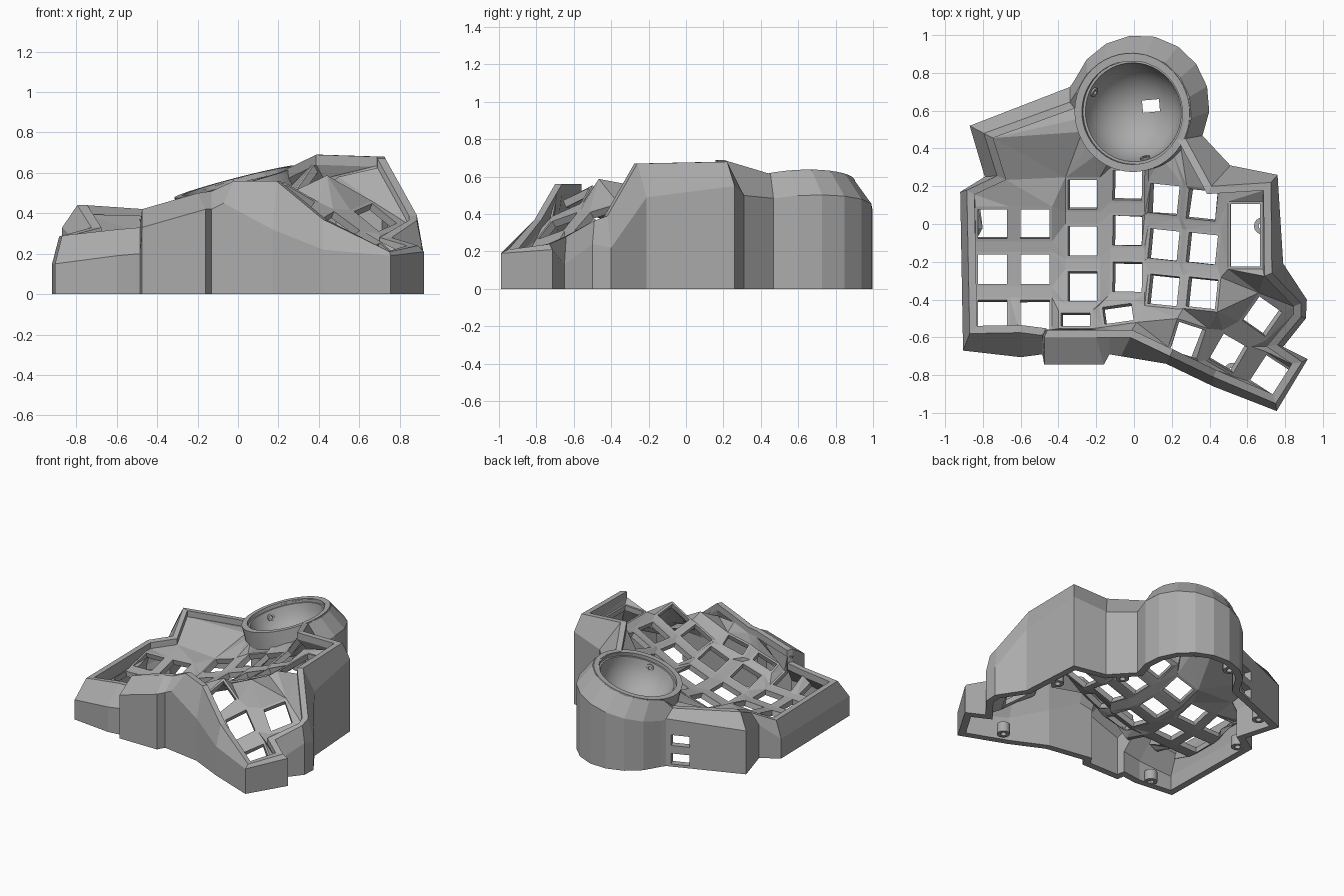
import bpy, bmesh, math
from mathutils import Vector, Matrix
from mathutils.geometry import delaunay_2d_cdt

if "Cube" in bpy.data.objects:
    bpy.data.objects.remove(bpy.data.objects["Cube"])

grey = bpy.data.materials.new("case grey")
grey.diffuse_color = (0.41, 0.41, 0.41, 1)
grey.use_nodes = True
grey.node_tree.nodes["Principled BSDF"].inputs["Base Color"].default_value = grey.diffuse_color


def make(name, verts, faces, smooth=None):
    bm = bmesh.new()
    vs = [bm.verts.new(v) for v in verts]
    for f in faces:
        bm.faces.new([vs[i] for i in f])
    bmesh.ops.remove_doubles(bm, verts=bm.verts, dist=1e-5)
    bmesh.ops.recalc_face_normals(bm, faces=bm.faces)
    me = bpy.data.meshes.new(name)
    bm.to_mesh(me)
    bm.free()
    me.materials.append(grey)
    ob = bpy.data.objects.new(name, me)
    bpy.context.collection.objects.link(ob)
    if smooth:
        bpy.context.view_layer.objects.active = ob
        ob.select_set(True)
        bpy.ops.object.shade_smooth_by_angle(angle=math.radians(smooth))
        ob.select_set(False)
    return ob


def tube(name, rings, smooth=None):
    """Closed rings joined one to the next, and the last back to the first."""
    n, m = len(rings[0]), len(rings)
    faces = [(k * n + i, k * n + (i + 1) % n, (k + 1) % m * n + (i + 1) % n, (k + 1) % m * n + i)
             for k in range(m) for i in range(n)]
    return make(name, [p for r in rings for p in r], faces, smooth)


def cut(target, name, loc, size, rot):
    mw = Matrix.Translation(loc) @ rot.to_4x4()
    c = [mw @ Vector((x * size[0], y * size[1], z * size[2]))
         for x in (-.5, .5) for y in (-.5, .5) for z in (-.5, .5)]
    ob = make(name, c, [(0, 1, 3, 2), (4, 6, 7, 5), (0, 4, 5, 1), (2, 3, 7, 6), (0, 2, 6, 4), (1, 5, 7, 3)])
    ob.hide_render = True
    ob.hide_set(True)
    mod = target.modifiers.new(name, 'BOOLEAN')
    mod.object, mod.operation, mod.solver = ob, 'DIFFERENCE', 'EXACT'


def inset(pts, d):
    """Move a clockwise loop inwards by d."""
    out = []
    for i, p in enumerate(pts):
        a, b = (p - pts[i - 1]).normalized(), (pts[(i + 1) % len(pts)] - p).normalized()
        na, nb = Vector((a.y, -a.x)), Vector((b.y, -b.x))
        m = (na + nb).normalized()
        out.append(p + m * d / max(m.dot(na), 0.6))
    return out


# ball socket placement
SC = Vector((-0.01, 0.59))


def ring_z(x, y):
    return 0.56 + 0.26 * x + 0.06 * (y - 0.6)


# outer wall stations: foot x, y, shoulder height, rim x, y, z
left = [(-.905, -.67, .15, -.87, -.58, .29), (-.92, .17, .15, -.885, .18, .285),
        (-.79, .25, .25, -.725, .255, .33), (-.87, .52, .33, -.795, .48, .44),
        (-.34, .725, .36, -.34, .645, .41)]
right = [(.51, .31, .50, .41, .20, .69), (.76, .26, .55, .725, .22, .68), (.79, -.21, .49, .73, -.26, .67),
         (.915, -.40, .22, .885, -.42, .39), (.91, -.50, .24, .885, -.49, .365), (.79, -.65, .13, .76, -.64, .28),
         (.92, -.715, .21, .89, -.73, .24), (.755, -.99, .19, .75, -.95, .21), (.42, -.86, .22, .42, -.81, .37),
         (.17, -.74, .32, .19, -.70, .56), (-.07, -.70, .45, -.02, -.60, .56), (-.13, -.69, .42, -.13, -.60, .51),
         (-.16, -.745, .42, -.20, -.60, .50), (-.475, -.745, .33, -.475, -.60, .42),
         (-.485, -.69, .20, -.485, -.59, .33), (-.60, -.705, .19, -.60, -.575, .32)]
arc = []
for i in range(10):
    a = math.radians(160 - 186 * i / 9)
    c, s = math.cos(a), math.sin(a)
    tx, ty = SC.x + .315 * c, SC.y + .315 * s
    z = ring_z(tx, ty) - .008
    arc.append((.03 + .37 * c, .63 + .37 * s, z - .13, tx, ty, z))
st = left + arc + right

foot = [Vector(s[:2]) for s in st]
rim = [Vector(s[3:5]) for s in st]
foot_in, rim_in = inset(foot, .05), inset(rim, .04)
wall = tube("case_wall", [
    [(p.x, p.y, 0) for p in foot],
    [(p.x, p.y, s[2]) for p, s in zip(foot, st)],
    [(p.x, p.y, s[5]) for p, s in zip(rim, st)],
    [(p.x, p.y, s[5]) for p, s in zip(rim_in, st)],
    [(p.x, p.y, s[5] - .05) for p, s in zip(rim_in, st)],
    [(p.x, p.y, s[2] - .04) for p, s in zip(foot_in, st)],
    [(p.x, p.y, 0) for p in foot_in]])

# cable ports in the back wall
for k, z in enumerate((.06, .2)):
    cut(wall, f"port_cutter_{k}", (-.43, .68, z), (.13, .3, .08), Matrix.Rotation(math.radians(21), 3, 'Z'))

# key columns, dished along y: x, height, slope x, turn, row positions
CURVE = .5
keys = []
for x, z, gx, turn, ys in ((-.75, .195, .02, 0, (0, -.24, -.48)), (-.525, .205, .06, 0, (0, -.24, -.48)),
                           (-.272, .235, .30, 0, (.155, -.09, -.33)), (-.035, .32, .36, -1, (.205, -.035, -.28)),
                           (.157, .405, .42, -6, (.13, -.11, -.35)), (.36, .50, .45, -6, (.10, -.13, -.365))):
    for y in ys:
        dy = y - ys[1]
        keys.append((x, y, z + CURVE * dy ** 2, gx, 2 * CURVE * dy, turn, .077, .078))
# lower part-row, tall opening and thumb keys
keys += [(-.31, -.505, .315, .3, -.35, 0, .077, .035), (-.085, -.475, .395, .36, -.35, 8, .077, .045),
         (.59, -.06, .585, .05, 0, 0, .078, .165)]
for x, y, turn in ((.285, -.615, -18), (.50, -.685, -30), (.72, -.80, -33), (.68, -.49, -35)):
    keys.append((x, y, .338 - .4 * (x - .5) + .585 * (y + .685), -.4, .585, turn, .074, .078))


def key_quad(k, grow):
    x, y, z, gx, gy, turn, hx, hy = k
    r = Matrix.Rotation(math.radians(turn), 2)
    out = []
    for u, v in ((-1, -1), (1, -1), (1, 1), (-1, 1)):
        d = r @ Vector((u * (hx + grow), v * (hy + grow)))
        out.append(Vector((x + d.x, y + d.y, z + gx * d.x + gy * d.y)))
    return out


def inside(p, poly):
    hit = False
    for i, b in enumerate(poly):
        a = poly[i - 1]
        if (a.y > p.y) != (b.y > p.y) and p.x < (b.x - a.x) * (p.y - a.y) / (b.y - a.y) + a.x:
            hit = not hit
    return hit


# key plate: skin between the wall lip, the socket front and the key openings
lip = [Vector((p.x, p.y, s[5] - .045)) for p, s in zip(rim_in, st)]
front = []
for i in range(12):
    a = math.radians(172 + 160 * i / 11)
    x, y = SC.x + .283 * math.cos(a), SC.y + .283 * math.sin(a)
    front.append(Vector((x, y, ring_z(x, y) - .10)))
border = lip[:5] + front + lip[-len(right):]
holes = [key_quad(k, 0) for k in keys]
pts, edges = [], []
for loop in [border] + holes + [key_quad(k, .014) for k in keys]:
    n, m = len(pts), len(loop)
    pts += loop
    edges += [(n + i, n + (i + 1) % m) for i in range(m)]
v2, _, f2, orig, _, _ = delaunay_2d_cdt([p.xy for p in pts], edges, [], 0, 1e-5)
v3 = []
for p, o in zip(v2, orig):
    z = pts[o[0]].z if o else min(pts, key=lambda q: (q.xy - p).length).z
    v3.append((p.x, p.y, z))
keep = []
for f in f2:
    c = sum((v2[i] for i in f), Vector((0, 0))) / len(f)
    if inside(c, border) and not any(inside(c, h) for h in holes):
        keep.append(f)
plate = make("key_plate", v3, keep)
if sum(p.normal.z for p in plate.data.polygons) < 0:
    plate.data.flip_normals()
sol = plate.modifiers.new("thickness", 'SOLIDIFY')
sol.thickness, sol.offset = .04, -1

# ball socket: tilted bowl with a raised ring
prof = [(.295, -.13), (.315, -.13), (.315, 0), (.275, 0), (.275, -.025), (.262, -.025)]
prof += [(.262 * math.cos(a), -.262 * math.sin(a)) for a in [math.radians(8 + 82 * i / 10) for i in range(11)]]
prof += [(.295 * math.cos(a), -.295 * math.sin(a)) for a in [math.radians(90 - 62 * i / 8) for i in range(9)]]
tilt = Vector((-.26, -.06, 1)).to_track_quat('Z', 'Y').to_matrix()
centre = Vector((SC.x, SC.y, ring_z(*SC)))
N = 48
socket = tube("ball_socket", [[centre + tilt @ Vector((r * math.cos(t * math.tau / N), r * math.sin(t * math.tau / N), z))
                               for t in range(N)] for r, z in prof], 30)
cut(socket, "sensor_cutter", (.09, .625, .3), (.09, .065, .3), Matrix.Rotation(math.radians(5), 3, 'Z'))


def post(name, base, axis, r0, r1, h, n=16):
    q = Vector(axis).to_track_quat('Z', 'Y').to_matrix()
    ring = lambda r, z: [Vector(base) + q @ Vector((r * math.cos(i * math.tau / n), r * math.sin(i * math.tau / n), z))
                         for i in range(n)]
    tube(name, [ring(r1, 0), ring(r1, h), ring(r0, h), ring(r0, 0)], 30)


# bearing seats on the bowl
for k, (x, y) in enumerate(((-.215, .70), (.06, .345))):
    d = Vector((x - SC.x, y - SC.y, 0))
    d.z = -math.sqrt(max(.262 ** 2 - d.length_squared, .002))
    post(f"bearing_seat_{k}", centre + d * 1.03, -d, .012, .026, .02)

# screw bosses along the inside of the wall
for k, (x, y) in enumerate(((-.68, -.63), (-.83, .12), (-.70, .50), (-.11, .89), (.38, .33), (.68, -.01), (.52, -.78))):
    post(f"screw_boss_{k}", (x, y, .005), (0, 0, 1), .02, .045, .075)
